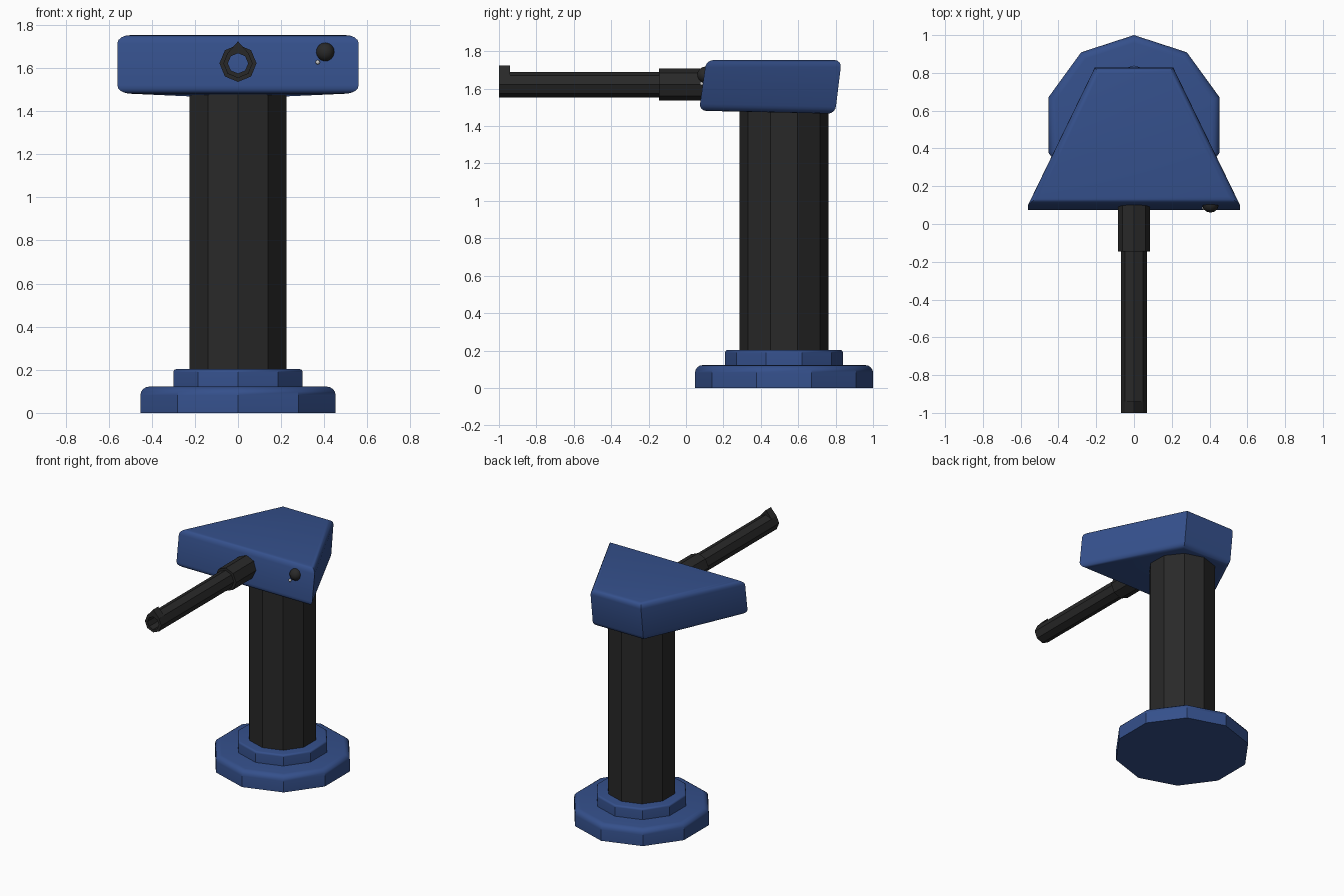
import bpy, bmesh
from math import sin, cos, pi, radians

if "Cube" in bpy.data.objects:
    bpy.data.objects.remove(bpy.data.objects["Cube"])


def material(name, rgb):
    m = bpy.data.materials.new(name)
    m.diffuse_color = (*rgb, 1)
    m.use_nodes = True
    m.node_tree.nodes["Principled BSDF"].inputs["Base Color"].default_value = m.diffuse_color
    return m


BLUE = material("blue_paint", (0.035, 0.08, 0.26))
BLACK = material("black_metal", (0.022, 0.022, 0.022))
GREY = material("light_grey", (0.6, 0.6, 0.6))
CY = 0.524      # y of the pedestal axis
TUBE_Z = 1.622  # z of the tube axis


def finish(bm, name, mat):
    bmesh.ops.recalc_face_normals(bm, faces=bm.faces)
    me = bpy.data.meshes.new(name)
    bm.to_mesh(me)
    bm.free()
    me.materials.append(mat)
    ob = bpy.data.objects.new(name, me)
    bpy.context.collection.objects.link(ob)
    bpy.ops.object.select_all(action='DESELECT')
    ob.select_set(True)
    bpy.context.view_layer.objects.active = ob
    bpy.ops.object.shade_smooth_by_angle(angle=radians(32))
    return ob


def prism(name, lower, upper, mat, bevel=0, bevel_lower=False):
    """Solid between two matching outlines, with optional rounded rims."""
    bm = bmesh.new()
    a = [bm.verts.new(p) for p in lower]
    b = [bm.verts.new(p) for p in upper]
    n = len(a)
    bottom, top = bm.faces.new(a[::-1]), bm.faces.new(b)
    for i in range(n):
        j = (i + 1) % n
        bm.faces.new((a[i], a[j], b[j], b[i]))
    if bevel:
        rims = list(top.edges) + (list(bottom.edges) if bevel_lower else [])
        bmesh.ops.bevel(bm, geom=rims, offset=bevel, segments=4,
                        profile=0.5, affect='EDGES')
    return finish(bm, name, mat)


def decagon(r, z):
    return [(r * sin(i * pi / 5), CY - r * cos(i * pi / 5), z) for i in range(10)]


# Pedestal: two stepped discs and the column
prism("base", decagon(0.476, 0), decagon(0.476, 0.122), BLUE, 0.04)
prism("base_step", decagon(0.315, 0.11), decagon(0.315, 0.203), BLUE, 0.014)
prism("column", decagon(0.237, 0.19), decagon(0.237, 1.6), BLACK)

# Head: leaning trapezoid block with rounded upper and lower rims
prism("head",
      [(-0.56, 0.07, 1.482), (0.56, 0.07, 1.482), (0.208, 0.797, 1.466), (-0.208, 0.797, 1.466)],
      [(-0.56, 0.108, 1.753), (0.56, 0.108, 1.753), (0.208, 0.832, 1.753), (-0.208, 0.832, 1.753)],
      BLUE, 0.038, True)

# Hollow eight-sided tube with a thicker collar at the head
profile = [(0.047, -1), (0.068, -1), (0.068, -0.145),
           (0.086, -0.145), (0.086, 0.1), (0.047, 0.1)]
bm = bmesh.new()
rings = [[bm.verts.new((r * cos(k * pi / 4), y, TUBE_Z + r * sin(k * pi / 4)))
          for k in range(8)] for r, y in profile]
for i, ring in enumerate(rings):
    nxt = rings[(i + 1) % len(rings)]
    for k in range(8):
        bm.faces.new((ring[k], ring[k - 1], nxt[k - 1], nxt[k]))
finish(bm, "tube", BLACK)

# Wedge on the tube tip
wedge = [(-0.048, 1.67), (0.048, 1.67), (0, 1.724)]
prism("tube_tip_wedge", [(x, -1, z) for x, z in wedge],
      [(x, -0.94, z) for x, z in wedge], BLACK)

# Knob and small stud on the head front
for name, pos, r, mat in (("knob", (0.405, 0.104, 1.674), 0.044, BLACK),
                          ("stud", (0.37, 0.084, 1.627), 0.01, GREY)):
    bm = bmesh.new()
    bmesh.ops.create_uvsphere(bm, u_segments=12, v_segments=8, radius=r)
    bmesh.ops.translate(bm, verts=bm.verts, vec=pos)
    finish(bm, name, mat)
